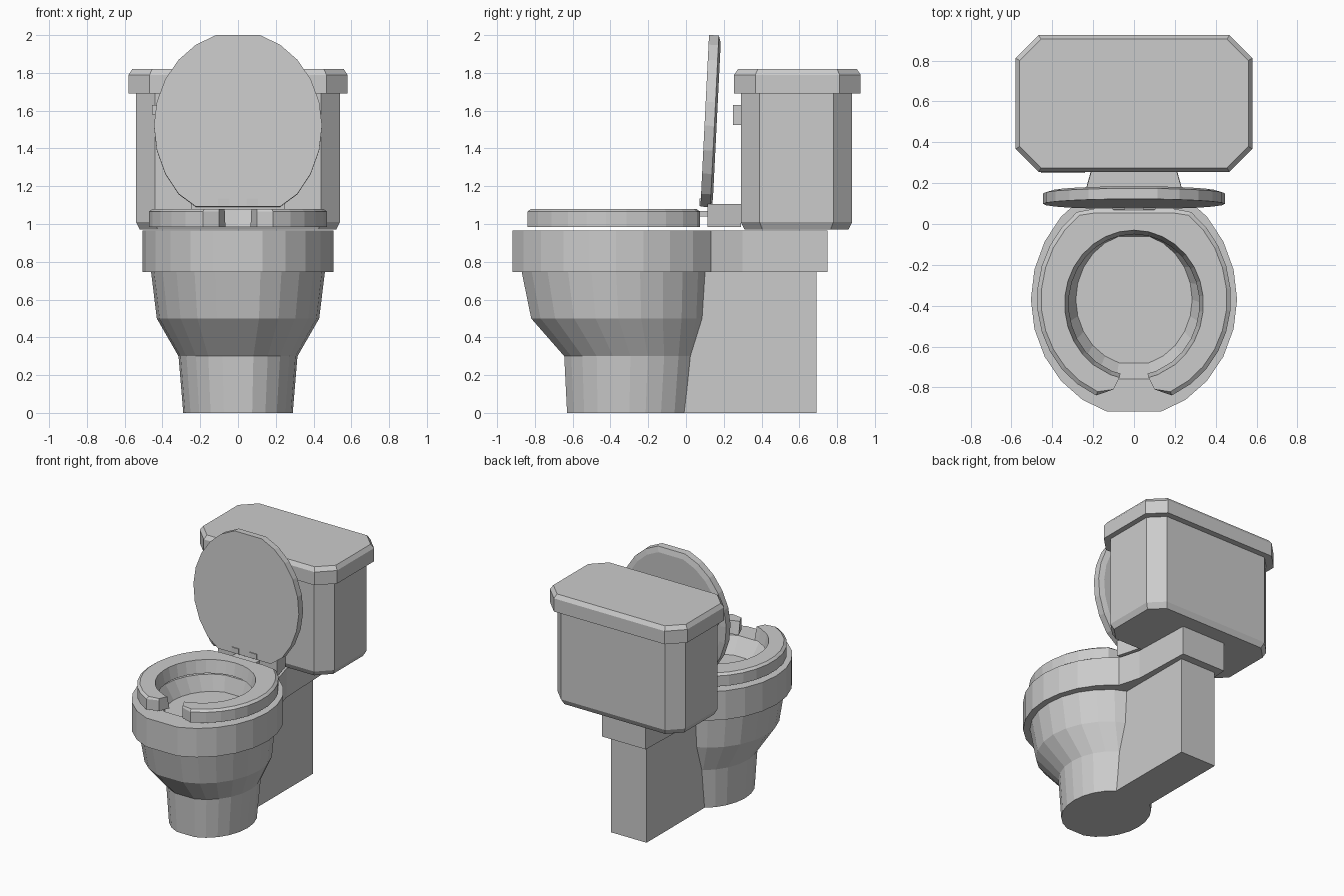
import bpy, bmesh
from math import sin, cos, radians, atan
from mathutils import Matrix

if "Cube" in bpy.data.objects:
    bpy.data.objects.remove(bpy.data.objects["Cube"])

STEPS = [a for a in range(0, 360, 15) if a not in (0, 180)]   # flat facet at front and back


def loft(name, rings, closed=False):
    """Skin equal-length point rings; cap the ends, or join last to first."""
    bm = bmesh.new()
    rows = [[bm.verts.new(p) for p in r] for r in rings]
    n = len(rows[0])
    for a, b in zip(rows, rows[1:]):
        for i in range(n):
            j = (i + 1) % n
            bm.faces.new((a[i], a[j], b[j], b[i]))
    bm.faces.new(rows[0][::-1])
    bm.faces.new(rows[-1])
    bmesh.ops.recalc_face_normals(bm, faces=bm.faces)
    me = bpy.data.meshes.new(name)
    bm.to_mesh(me)
    bm.free()
    ob = bpy.data.objects.new(name, me)
    bpy.context.collection.objects.link(ob)
    return ob


def point(a, rx, yc, front, back):
    """Point on an egg-shaped oval, angle measured from the front (-y)."""
    s, c = sin(radians(a)), cos(radians(a))
    return rx * s, yc - (front if c > 0 else back) * c


def oval(rx, yc, front, back, z):
    k = 1 / cos(radians(15))
    return [(*point(a, rx, yc, front * (1 + (k - 1) * abs(cos(radians(a)))), 
                    back * (1 + (k - 1) * abs(cos(radians(a))))), z) for a in STEPS]


def octagon(hx, y0, y1, c, z):
    half = [(hx - c, y0), (hx, y0 + c), (hx, y1 - c), (hx - c, y1)]
    return [(x, y, z) for x, y in half] + [(-x, y, z) for x, y in half[::-1]]


def slab(name, half, z0, z1):
    """Vertical prism from a right-hand half outline, mirrored in x."""
    out = half + [(-x, y) for x, y in half[::-1]]
    return loft(name, [[(x, y, z) for x, y in out] for z in (z0, z1)])


def box(name, x0, x1, y0, y1, z0, z1):
    q = [(x0, y0), (x1, y0), (x1, y1), (x0, y1)]
    return loft(name, [[(x, y, z) for x, y in q] for z in (z0, z1)])


# Bowl: pedestal, flare, rim and hollow
loft("bowl", [
    oval(.29, -.30, .33, .33, 0),
    oval(.315, -.294, .351, .351, .30),
    oval(.43, -.358, .462, .462, .50),
    oval(.46, -.37, .50, .486, .745),
    oval(.505, -.37, .55, .56, .745),
    oval(.505, -.37, .55, .56, .965),
    oval(.34, -.39, .37, .36, .965),
    oval(.285, -.37, .31, .31, .85),
])

# Rear column and the shelf that carries the tank
box("rear_column", -.15, .15, -.1, .69, 0, .745)
slab("rear_shelf", [(.25, .05), (.25, .12), (.2, .3), (.185, .75)], .745, .965)

# Seat: open-front ring lofted around its cross-section
BACK = .075


def seat_section(a_out, a_in, tip=None):
    pts = []
    for grow, z in ((0, .985), (0, 1.065), (.02, 1.08)):
        x, y = tip or point(a_out, .475 - grow, -.37, .51 - grow, .53 - grow)
        pts.append((x, min(y, BACK - grow), z))
    for grow, z in ((0, 1.08), (.02, .985)):
        x, y = point(a_in, .34 - grow, -.39, .37 - grow, .36 - grow)
        pts.append((x, y, z))
    return pts


sections = [seat_section(0, 12, (.1, -.81)), seat_section(23, 20)]
sections += [seat_section(a, a) for a in range(36, 325, 12)]
sections += [seat_section(337, 340), seat_section(0, 348, (-.1, -.81))]
loft("seat", sections)

# Raised lid: oval plate with bevelled back, cut flat at the hinge, leaning back
def lid_ring(inset, y):
    ring = oval(.445 - inset, 0, .50 - inset, .48 - inset, 0)
    return [(x, y, max(v, -.43 + inset)) for x, v, _ in ring]


lid = loft("lid", [lid_ring(0, -.032), lid_ring(0, .02), lid_ring(.04, .032)])
lid.data.transform(Matrix.Translation((0, .13, 1.52)) @ Matrix.Rotation(-atan(.05), 4, 'X'))

# Hinge parts
slab("hinge_block", [(.25, .115), (.2, .29)], .985, 1.105)
box("hinge_bar", -.1, .1, .06, .13, 1.04, 1.07)
for side, s in (("left", -1), ("right", 1)):
    box("hinge_tab_" + side, s * .075 - .03, s * .075 + .03, .072, .14, 1.095, 1.135)

# Tank and tank cover
loft("tank", [
    octagon(.52, .31, .86, .095, .97),
    octagon(.54, .29, .88, .1, 1.01),
    octagon(.54, .29, .88, .1, 1.70),
])
loft("tank_cover", [
    octagon(.58, .255, .925, .112, 1.69),
    octagon(.58, .255, .925, .112, 1.79),
    octagon(.56, .275, .905, .105, 1.82),
])

# Flush lever
box("flush_lever", -.455, -.24, .25, .28, 1.58, 1.63)
box("lever_mount", -.31, -.24, .25, .3, 1.525, 1.63)
